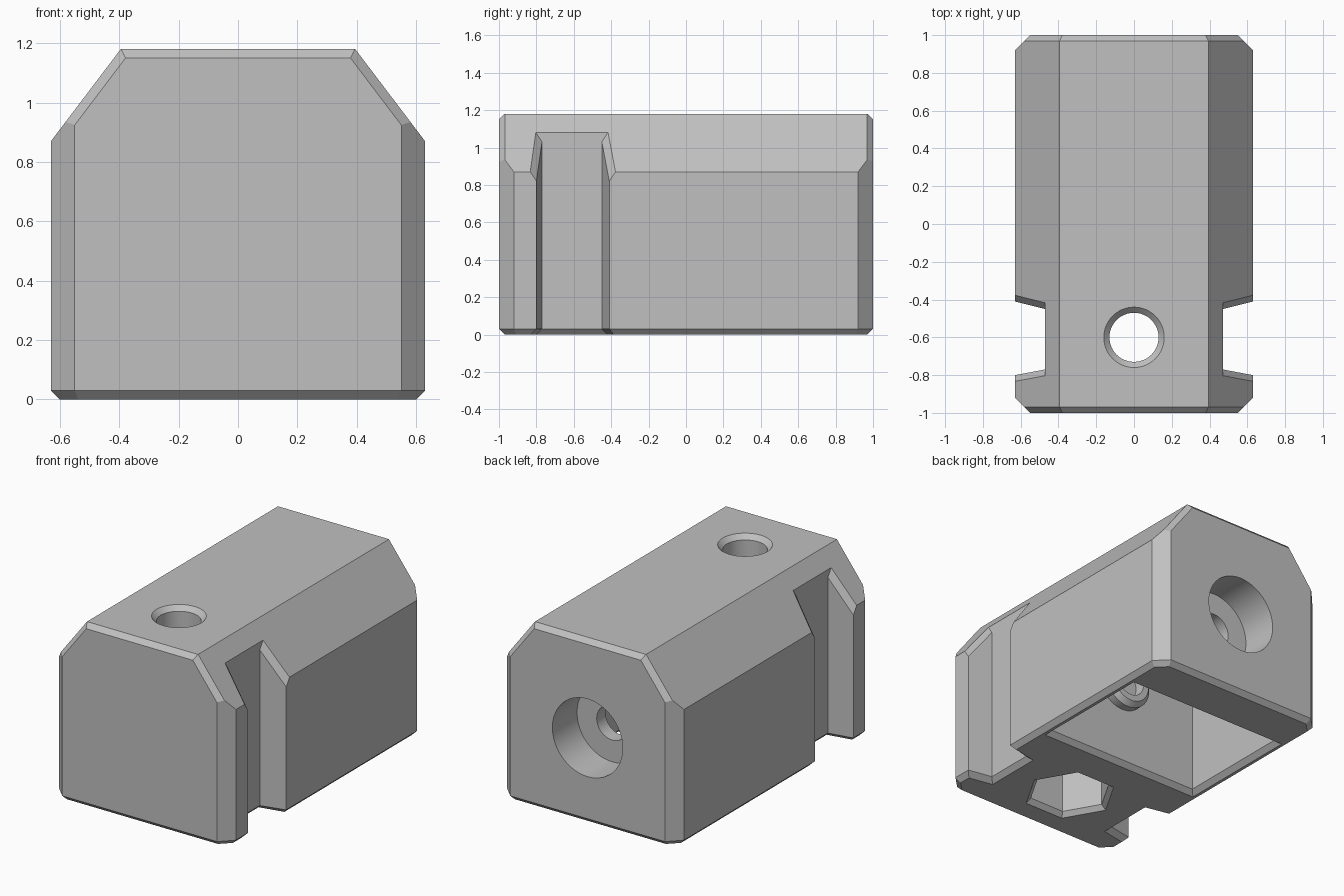
import bpy, bmesh, math
from mathutils import Vector

if "Cube" in bpy.data.objects:
    bpy.data.objects.remove(bpy.data.objects["Cube"], do_unlink=True)

grey = bpy.data.materials.new("plain_grey")
grey.use_nodes = True
colour = (0.53, 0.53, 0.53, 1)
grey.diffuse_color = colour
grey.node_tree.nodes["Principled BSDF"].inputs["Base Color"].default_value = colour

W, L, H = 0.63, 1.0, 1.18      # half width, half length, height
C = 0.03                       # small chamfer
HOLE_Y, AXIS_Z = -0.6, 0.55


def finish(name, bm):
    bmesh.ops.recalc_face_normals(bm, faces=bm.faces)
    mesh = bpy.data.meshes.new(name)
    bm.to_mesh(mesh)
    bm.free()
    mesh.materials.append(grey)
    obj = bpy.data.objects.new(name, mesh)
    bpy.context.collection.objects.link(obj)
    return obj


def loft(name, rings):
    """Solid skinned through rings of equal point count, capped at both ends."""
    bm = bmesh.new()
    loops = [[bm.verts.new(p) for p in ring] for ring in rings]
    n = len(loops[0])
    for a, b in zip(loops, loops[1:]):
        for i in range(n):
            j = (i + 1) % n
            bm.faces.new((a[i], a[j], b[j], b[i]))
    bm.faces.new(loops[0][::-1])
    bm.faces.new(loops[-1])
    return finish(name, bm)


def turned(name, profile, axis, centre, sides=48):
    """Turned solid from (radius, position along axis) pairs."""
    rings = []
    for r, h in profile:
        ring = []
        for i in range(sides):
            t = math.tau * i / sides
            u, v = r * math.cos(t), r * math.sin(t)
            ring.append((u, centre + v, h) if axis == "z" else (u, h, centre + v))
        rings.append(ring)
    return loft(name, rings)


def slope_z(x):
    """Height of the sloped shoulder at distance x from the middle."""
    return 0.87 + (W - x) * 0.31 / 0.235


# Body: a block trimmed by planes
bm = bmesh.new()
bmesh.ops.create_cube(bm, size=2)
for v in bm.verts:
    v.co = (v.co.x * W, v.co.y * L, (v.co.z + 1) * H / 2)


def trim(normal, point):
    bmesh.ops.bisect_plane(bm, geom=bm.verts[:] + bm.edges[:] + bm.faces[:], dist=1e-5,
                           plane_co=Vector(point), plane_no=Vector(normal), clear_outer=True)
    rim = [e for e in bm.edges if e.is_boundary]
    if rim:
        bmesh.ops.edgeloop_fill(bm, edges=rim)


for s in (-1, 1):
    trim((s * 0.31, 0, 0.235), (s * W, 0, 0.87))       # shoulders
    trim((s, 0, -1), (s * W, 0, C))                    # bottom side edges
    trim((0, s, 1), (0, s * L, H - C))                 # top end edges
    trim((0, s, -1), (0, s * L, C))                    # bottom end edges
for s in (-1, 1):
    for e in (-1, 1):
        trim((s, e, 0), (s * W, e * 0.92, 0))                    # upright corners
        trim((s * 0.797, e, 0.604), (s * W, e * 0.969, 0.87))    # shoulder ends
        trim((s * 0.707, e * 0.707, -1), (s * W, e * 0.92, C))   # corner feet
body = finish("body", bm)

cutters = []

# Side notches, flared at the shoulder and at the bottom
for s in (-1, 1):
    def notch_ring(z, dx=0, dy=0):
        pts = ((0.47 - dx, -0.77 - dy), (0.79, -0.83 - dy),
               (0.79, -0.37 + dy), (0.47 - dx, -0.45 + dy))
        return [(s * x, y, z(x)) for x, y in pts]
    cutters.append(loft("notch_cutter", [
        notch_ring(lambda x: -C, 2 * C, 2 * C),
        notch_ring(lambda x: C),
        notch_ring(lambda x: slope_z(x) - 0.05),
        notch_ring(lambda x: slope_z(x) + 0.05, 0, 0.066)]))

# Underside cavity with a chamfered mouth
def cavity_ring(z, grow=0):
    x, y0, y1 = 0.55 + grow, -0.11 - grow, 0.66 + grow
    return [(-x, y0, z), (x, y0, z), (x, y1, z), (-x, y1, z)]


cutters.append(loft("cavity_cutter", [cavity_ring(-0.02, C + 0.02), cavity_ring(C), cavity_ring(0.85)]))

# Six-sided pocket, upright bore and stepped rear bore
cutters.append(turned("pocket_cutter", [(0.31, -C), (0.25, C), (0.25, 0.55)], "z", HOLE_Y, 6))
cutters.append(turned("top_bore_cutter", [(0.13, 0.4), (0.13, H - C), (0.18, H + 0.02)], "z", HOLE_Y))
cutters.append(turned("rear_bore_cutter", [(0.11, 0.6), (0.11, 0.75), (0.25, 0.75), (0.25, 1.1)], "y", AXIS_Z))

bpy.context.view_layer.objects.active = body
for cutter in cutters:
    cutter.hide_render = True
    mod = body.modifiers.new("cut", "BOOLEAN")
    mod.operation = "DIFFERENCE"
    mod.solver = "EXACT"
    mod.object = cutter
    bpy.ops.object.modifier_apply(modifier=mod.name)
    bpy.data.objects.remove(cutter, do_unlink=True)

# Ring boss on the cavity wall
boss = turned("inner_boss", [(0.17, -0.13), (0.17, -0.06), (0.14, -0.03), (0.1, -0.03), (0.1, -0.1)], "y", AXIS_Z)

# Smooth the round bores, keep the edges sharp
bpy.context.view_layer.update()
bpy.ops.object.select_all(action="DESELECT")
for obj in (body, boss):
    obj.select_set(True)
bpy.ops.object.shade_smooth_by_angle(angle=math.radians(20))
